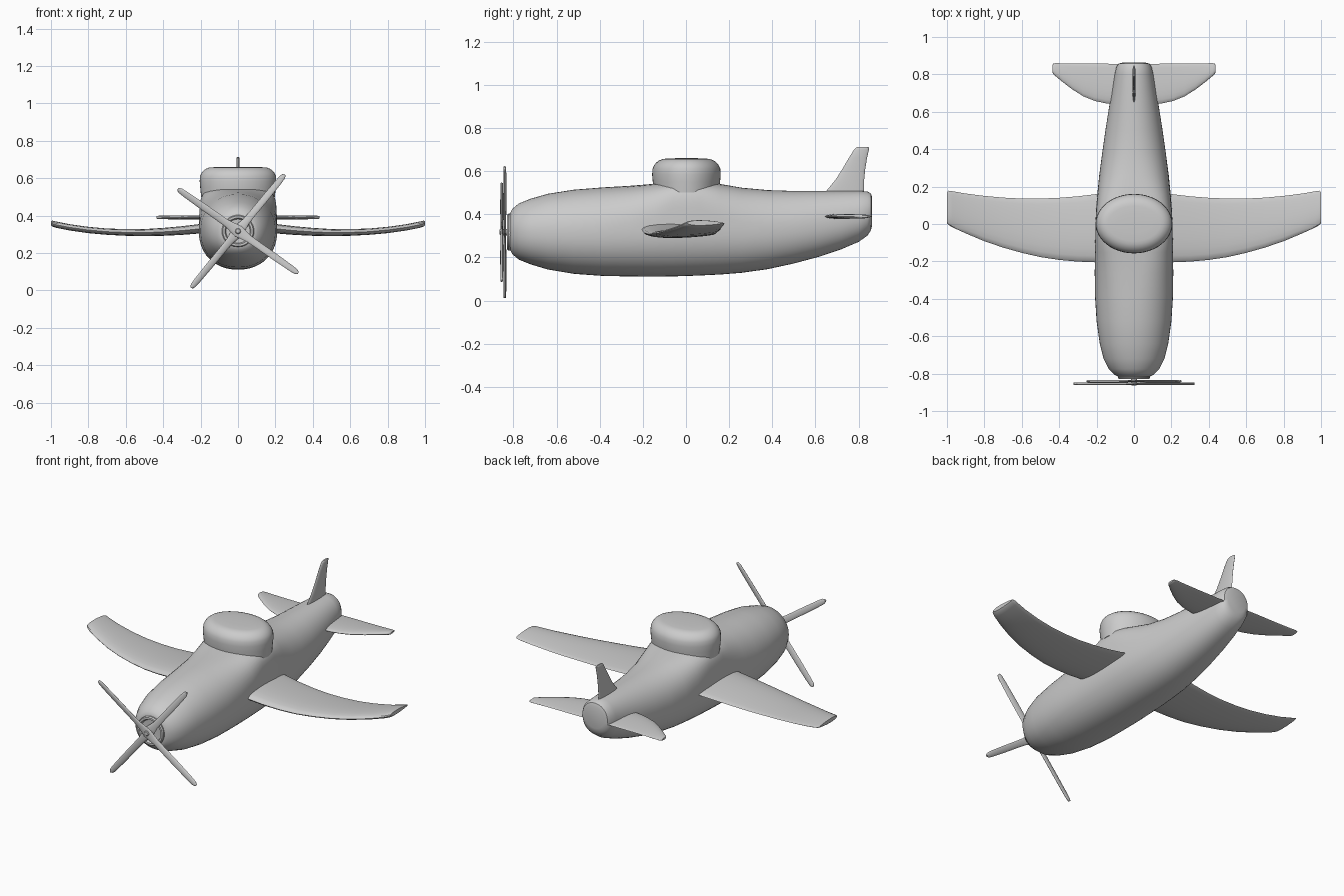
import bpy, bmesh
from math import sin, cos, pi, radians, copysign
from mathutils import Vector, Matrix


def loft(name, rings, smooth=35):
    """Skin a list of closed point rings and cap both ends."""
    bm = bmesh.new()
    loops = [[bm.verts.new(p) for p in r] for r in rings]
    n = len(loops[0])
    for a, b in zip(loops, loops[1:]):
        for i in range(n):
            j = (i + 1) % n
            bm.faces.new((a[i], a[j], b[j], b[i]))
    bm.faces.new(loops[0])
    bm.faces.new(loops[-1])
    bmesh.ops.recalc_face_normals(bm, faces=bm.faces)
    me = bpy.data.meshes.new(name)
    bm.to_mesh(me)
    bm.free()
    ob = bpy.data.objects.new(name, me)
    bpy.context.collection.objects.link(ob)
    bpy.ops.object.select_all(action='DESELECT')
    ob.select_set(True)
    bpy.context.view_layer.objects.active = ob
    bpy.ops.object.shade_smooth_by_angle(angle=radians(smooth))
    return ob


def sup(t, e):
    """Superellipse point on the unit circle."""
    f = lambda v: copysign(abs(v) ** (2 / e), v)
    return f(cos(t)), f(sin(t))


def angles(n):
    return [2 * pi * i / n for i in range(n)]


# Fuselage: y, bottom z, top z, half width, squareness of upper half
stations = [
    (-0.815, 0.235, 0.405, 0.085, 2), (-0.805, 0.215, 0.425, 0.105, 2),
    (-0.775, 0.190, 0.450, 0.135, 2), (-0.72, 0.168, 0.472, 0.163, 2),
    (-0.64, 0.144, 0.495, 0.183, 2.1), (-0.52, 0.124, 0.514, 0.200, 2.1),
    (-0.38, 0.114, 0.525, 0.209, 2.2), (-0.26, 0.112, 0.532, 0.210, 2.5),
    (-0.15, 0.111, 0.541, 0.209, 3.2), (-0.06, 0.112, 0.55, 0.207, 5),
    (0.06, 0.116, 0.55, 0.204, 5), (0.16, 0.121, 0.540, 0.196, 3.2),
    (0.26, 0.129, 0.523, 0.186, 2.5), (0.38, 0.146, 0.512, 0.170, 2.2),
    (0.50, 0.172, 0.508, 0.153, 2.1), (0.62, 0.204, 0.508, 0.134, 2.1),
    (0.72, 0.238, 0.508, 0.117, 2.1), (0.80, 0.272, 0.508, 0.103, 2.1),
    (0.84, 0.300, 0.506, 0.094, 2.1), (0.857, 0.325, 0.497, 0.082, 2.1),
    (0.863, 0.350, 0.480, 0.062, 2.1)]
rings = []
for y, zb, zt, w, e in stations:
    zc, h = (zb + zt) / 2, (zt - zb) / 2
    ring = []
    for t in angles(48):
        x, z = sup(t, e if sin(t) > 0 else 2.2)
        ring.append((x * w, y, zc + z * h))
    rings.append(ring)
loft("fuselage", rings)

# Canopy: elliptical dome with a flat rounded top (inset, z)
dome = [(0.008, 0.50), (0.003, 0.55), (0, 0.585)]
dome += [(0.065 * (1 - cos(a)), 0.595 + 0.063 * sin(a))
         for a in [radians(d) for d in range(15, 91, 15)]]
dome += [(0.11, 0.66)]
loft("canopy", [[((0.205 - i) * cos(t), 0.002 + (0.159 - i) * sin(t), z)
                 for t in angles(48)] for i, z in dome])


def surface(name, data, n=20):
    """Wing-like loft along x: (x, front y, back y, z, half thickness)."""
    rings = []
    for x, y0, y1, z, th in data:
        rings.append([(x, (y0 + y1) / 2 + (y1 - y0) / 2 * cos(t),
                       z + th * sin(t) * (1 - 0.35 * cos(t))) for t in angles(n)])
    return loft(name, rings)


def mirror_x(ob):
    ob.modifiers.new("Mirror", 'MIRROR')


# Wings: swept leading edge, drooping then rising towards the tips
mirror_x(surface("wings", [
    (0.10, -0.206, 0.168, 0.340, 0.024), (0.20, -0.205, 0.160, 0.330, 0.024),
    (0.30, -0.201, 0.148, 0.320, 0.022), (0.40, -0.192, 0.140, 0.313, 0.020),
    (0.50, -0.177, 0.136, 0.309, 0.018), (0.60, -0.154, 0.136, 0.310, 0.017),
    (0.70, -0.126, 0.141, 0.314, 0.016), (0.80, -0.092, 0.150, 0.323, 0.016),
    (0.90, -0.050, 0.163, 0.337, 0.016), (0.97, -0.018, 0.175, 0.351, 0.016),
    (0.992, -0.005, 0.178, 0.357, 0.015), (1.00, 0.006, 0.170, 0.360, 0.011)]))

# Tailplane
mirror_x(surface("tailplane", [
    (0.02, 0.640, 0.855, 0.39, 0.011), (0.15, 0.645, 0.857, 0.39, 0.011),
    (0.21, 0.658, 0.857, 0.39, 0.010), (0.27, 0.682, 0.857, 0.39, 0.010),
    (0.33, 0.720, 0.858, 0.39, 0.010), (0.38, 0.758, 0.859, 0.39, 0.009),
    (0.42, 0.791, 0.860, 0.39, 0.009), (0.432, 0.803, 0.858, 0.39, 0.008),
    (0.436, 0.812, 0.850, 0.39, 0.005)]))

# Tail fin: z, front y, back y, half thickness
fin = [(0.46, 0.625, 0.825, 0.009), (0.51, 0.652, 0.824, 0.009),
       (0.56, 0.693, 0.826, 0.009), (0.61, 0.725, 0.831, 0.008),
       (0.66, 0.754, 0.839, 0.008), (0.70, 0.779, 0.848, 0.008),
       (0.709, 0.788, 0.849, 0.007), (0.713, 0.798, 0.842, 0.004)]
loft("tail_fin", [[(th * sin(t), (a + b) / 2 + (b - a) / 2 * cos(t), z)
                   for t in angles(20)] for z, a, b, th in fin])

# Nose collar with a recessed face, and propeller shaft
HUB = 0.317


def lathe(name, profile, n=32):
    return loft(name, [[(r * cos(t), y, HUB + r * sin(t)) for t in angles(n)]
                       for r, y in profile])


lathe("nose_collar", [(0.085, -0.79), (0.086, -0.822), (0.081, -0.829),
                      (0.070, -0.829), (0.064, -0.817), (0.03, -0.815)])
lathe("propeller_shaft", [(0.015, -0.80), (0.015, -0.860), (0.011, -0.864)], 20)

# Propeller: two crossed two-bladed bars (radius, half width)
half = [(0.0, 0.032), (0.03, 0.027), (0.07, 0.020), (0.14, 0.019), (0.24, 0.019),
        (0.34, 0.017), (0.375, 0.015), (0.388, 0.010), (0.393, 0.004)]
bar = [(-r, w) for r, w in half[:0:-1]] + half
for name, deg, y in (("propeller_rear", 50.5, -0.840), ("propeller_front", 145, -0.854)):
    rot = Matrix.Rotation(radians(-deg), 3, 'Y')
    rings = []
    for r, w in bar:
        pitch = radians(12) * copysign(min(1, abs(r) / 0.1), r)
        ring = []
        for t in angles(12):
            u, v = w * cos(t), 0.006 * sin(t)
            p = Vector((r, u * sin(pitch) + v * cos(pitch),
                        u * cos(pitch) - v * sin(pitch)))
            ring.append(rot @ p + Vector((0, y, HUB)))
        rings.append(ring)
    loft(name, rings)
